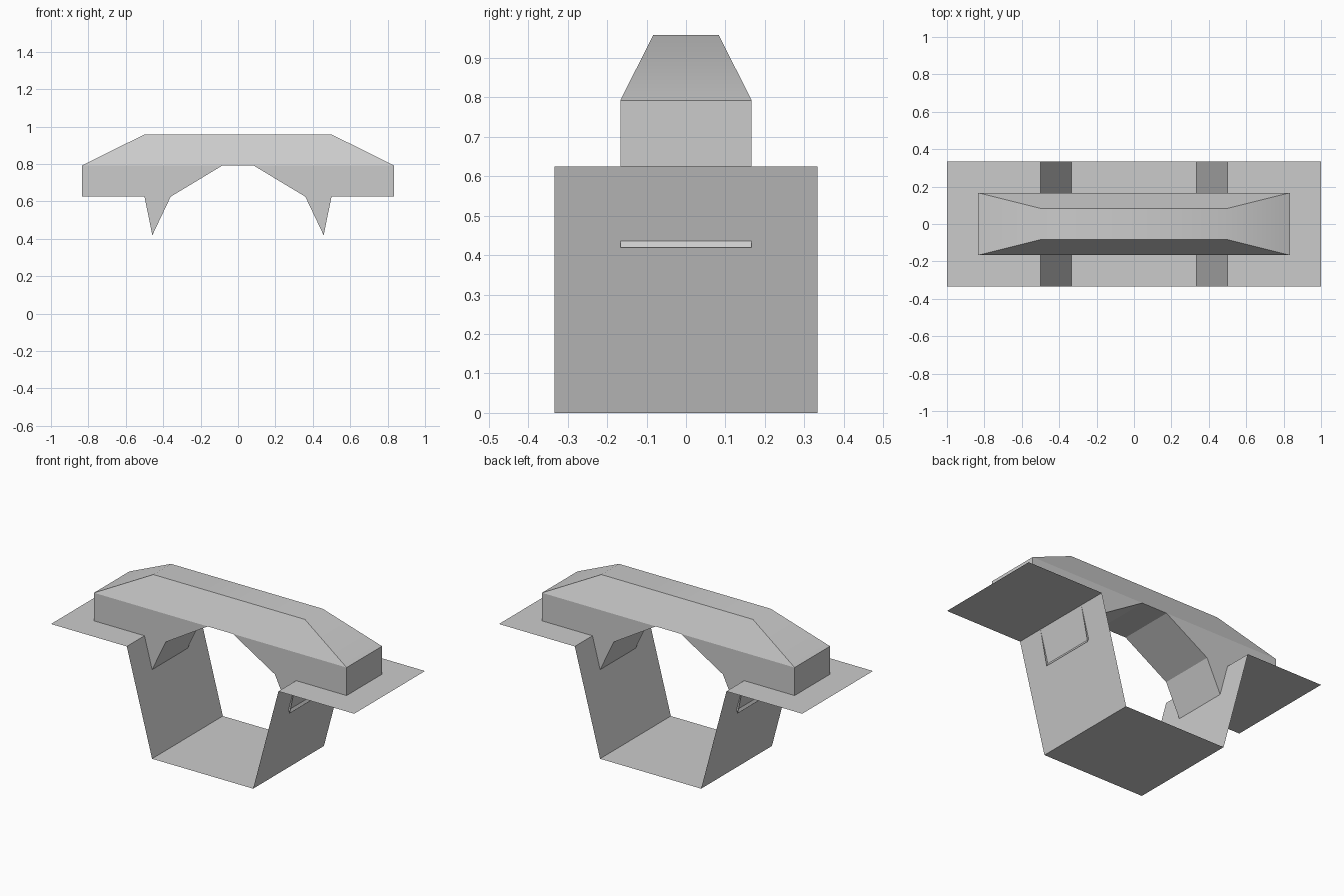
import bpy

if "Cube" in bpy.data.objects:
    bpy.data.objects.remove(bpy.data.objects["Cube"])

def make_object(name, verts, faces, smooth=()):
    mesh = bpy.data.meshes.new(name)
    mesh.from_pydata(verts, [], faces)
    for i in smooth:
        mesh.polygons[i].use_smooth = True
    mesh.update()
    obj = bpy.data.objects.new(name, mesh)
    bpy.context.collection.objects.link(obj)
    return obj

def strip(name, profile, half_width):
    """Sweep an open x/z profile across y as a thin sheet facing up (for +x order)."""
    n = len(profile)
    verts = [(x, s * half_width, z) for s in (-1, 1) for x, z in profile]
    faces = [(i, i + 1, n + i + 1, n + i) for i in range(n - 1)]
    return make_object(name, verts, faces)

def mirrored(half):
    return half + [(-x, z) for x, z in reversed(half)]

GROUND, EAVE, TOP = 0.625, 0.792, 0.958
W = 1 / 6

# Ground sheet with the trench folded into it
strip("trench_ground", mirrored([(-1, GROUND), (-0.5, GROUND), (-1 / 3, 0)]), 1 / 3)

# Bridge underside: faceted arch running down to the pointed feet
arch = [(-0.458, 0.419), (-0.36, GROUND), (-0.083, EAVE)]
under = strip("bridge_arch", mirrored(arch), W)
under.data.flip_normals()

# Bridge side walls and ends, open where they meet the ground
outline = [(-0.833, EAVE), (-0.833, GROUND), (-0.5, GROUND)] + arch
for label, s in (("left", 1), ("right", -1)):
    verts = [(s * x, y, z) for y in (-W, W) for x, z in outline]
    faces = [tuple(range(6)), tuple(range(11, 5, -1)), (0, 6, 7, 1)]
    wall = make_object("bridge_walls_" + label, verts, faces)
    if s < 0:
        wall.data.flip_normals()

# Bridge deck: flat top, sloping ends and bevelled long sides
X = 0.833
verts = [(-X, -W, EAVE), (-0.5, -W / 2, TOP), (0.5, -W / 2, TOP), (X, -W, EAVE),
         (-X, W, EAVE), (-0.5, W / 2, TOP), (0.5, W / 2, TOP), (X, W, EAVE)]
faces = [(0, 1, 5, 4), (1, 2, 6, 5), (2, 3, 7, 6), (0, 3, 2, 1), (4, 5, 6, 7)]
make_object("bridge_deck", verts, faces, smooth=(0, 1, 2))
